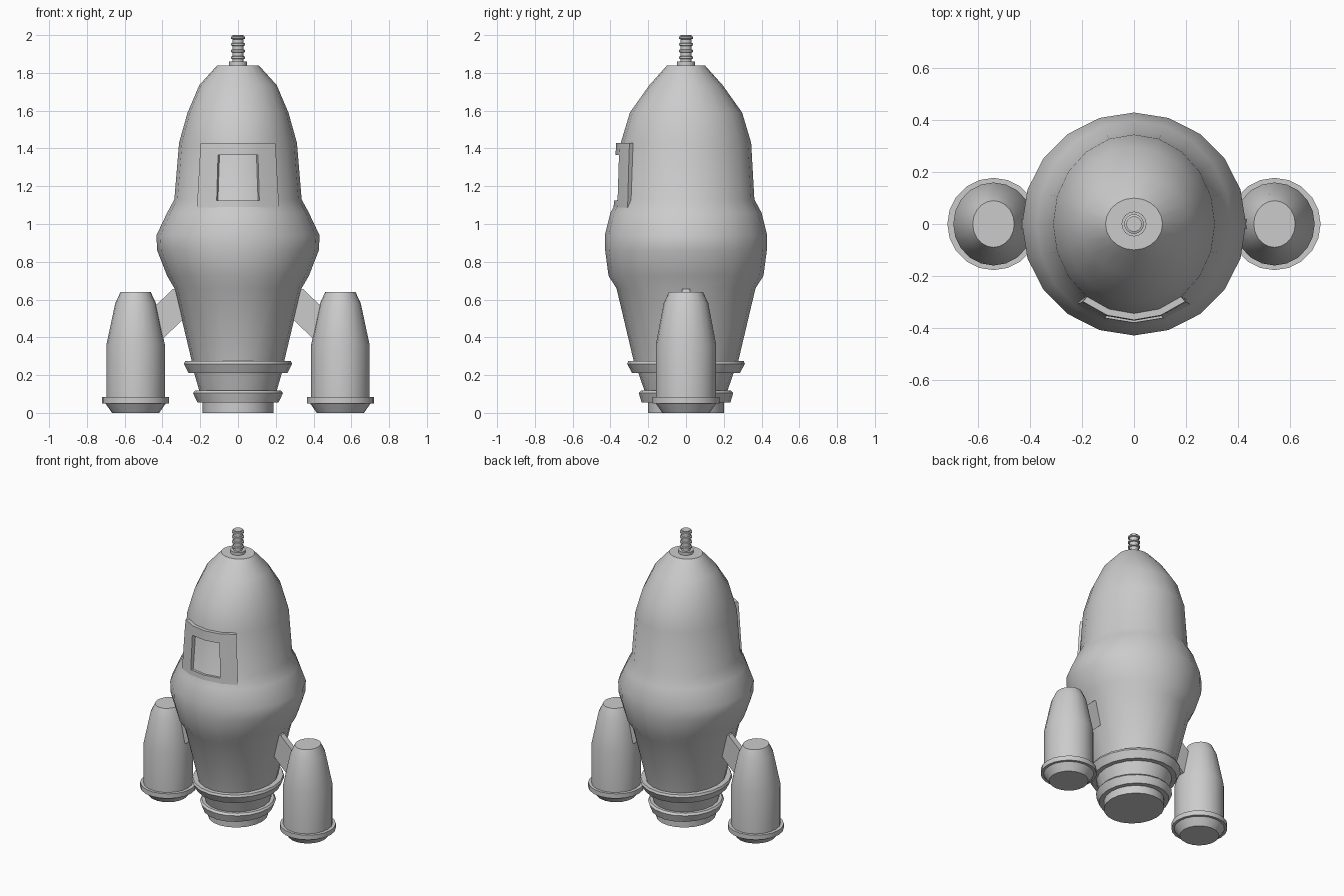
import bpy, bmesh, math

if "Cube" in bpy.data.objects:
    bpy.data.objects.remove(bpy.data.objects["Cube"])


def finish(name, bm, angle=35):
    bmesh.ops.recalc_face_normals(bm, faces=bm.faces)
    mesh = bpy.data.meshes.new(name)
    bm.to_mesh(mesh)
    bm.free()
    ob = bpy.data.objects.new(name, mesh)
    bpy.context.collection.objects.link(ob)
    bpy.ops.object.select_all(action='DESELECT')
    ob.select_set(True)
    bpy.context.view_layer.objects.active = ob
    bpy.ops.object.shade_smooth_by_angle(angle=math.radians(angle))
    return ob


def loft(name, rings, cx=0.0, sides=20):
    """Capped stack of elliptical rings given as (z, rx, ry)."""
    bm = bmesh.new()
    loops = []
    for z, rx, ry in rings:
        loops.append([bm.verts.new((cx + rx * math.cos(2 * math.pi * i / sides),
                                    ry * math.sin(2 * math.pi * i / sides), z))
                      for i in range(sides)])
    for a, b in zip(loops, loops[1:]):
        for i in range(sides):
            j = (i + 1) % sides
            bm.faces.new((a[i], a[j], b[j], b[i]))
    bm.faces.new(loops[0])
    bm.faces.new(loops[-1])
    return finish(name, bm)


# Hull with nozzle and two collars
loft("hull", [
    (0, .187, .2), (.055, .187, .2),
    (.055, .215, .235), (.105, .238, .25), (.118, .228, .238), (.118, .205, .22),
    (.21, .232, .252), (.21, .262, .285), (.26, .286, .312), (.275, .28, .305),
    (.275, .245, .277), (.66, .337, .368), (.725, .375, .41),
    (.86, .428, .428), (.94, .432, .43), (1.06, .375, .4), (1.13, .337, .362),
    (1.43, .312, .345), (1.59, .267, .297), (1.735, .205, .194), (1.84, .11, .1)])

# Antenna: base flange and ribbed mast
mast = [(1.835, .048, .048), (1.86, .048, .048), (1.86, .03, .03)]
for z in (1.88, 1.915, 1.95, 1.985):
    mast += [(z - .007, .03, .03), (z - .004, .038, .038),
             (z + .006, .038, .038), (z + .009, .03, .03)]
mast.append((2.0, .03, .03))
loft("antenna", mast, sides=16)

# Curved hatch frame around the window opening
bm = bmesh.new()
rows = [(1.06, .37, .385), (1.125, .366, .381), (1.365, .343, .373), (1.43, .335, .37)]
grid = [[bm.verts.new((rx * math.sin(math.radians(a)), -ry * math.cos(math.radians(a)), z))
         for a in (-36, -18, 0, 18, 36)] for z, rx, ry in rows]
faces = []
for r in range(3):
    for c in range(4):
        if r == 1 and c in (1, 2):
            continue
        faces.append(bm.faces.new((grid[r][c], grid[r][c + 1],
                                   grid[r + 1][c + 1], grid[r + 1][c])))
# Give the frame depth towards the hull
back = bmesh.ops.extrude_face_region(bm, geom=faces, use_keep_orig=True)
for v in [g for g in back["geom"] if isinstance(g, bmesh.types.BMVert)]:
    v.co.x *= .88
    v.co.y *= .9
finish("hatch_frame", bm)

# Side boosters and their struts
for side, label in ((1, "right"), (-1, "left")):
    loft(label + "_booster", [
        (0, .125, .125), (.05, .16, .16), (.05, .178, .178), (.083, .178, .178),
        (.083, .155, .16), (.36, .155, .16), (.58, .108, .118), (.64, .08, .09)],
        cx=side * .542)
    bm = bmesh.new()
    outline = [(.27, .515), (.39, .40), (.45, .385), (.45, .555), (.345, .655), (.29, .66)]
    pts = [bm.verts.new((side * x, -.02, z)) for x, z in outline]
    face = bm.faces.new(pts)
    new = bmesh.ops.extrude_face_region(bm, geom=[face], use_keep_orig=True)
    for v in [g for g in new["geom"] if isinstance(g, bmesh.types.BMVert)]:
        v.co.y = .02
    finish(label + "_strut", bm)
